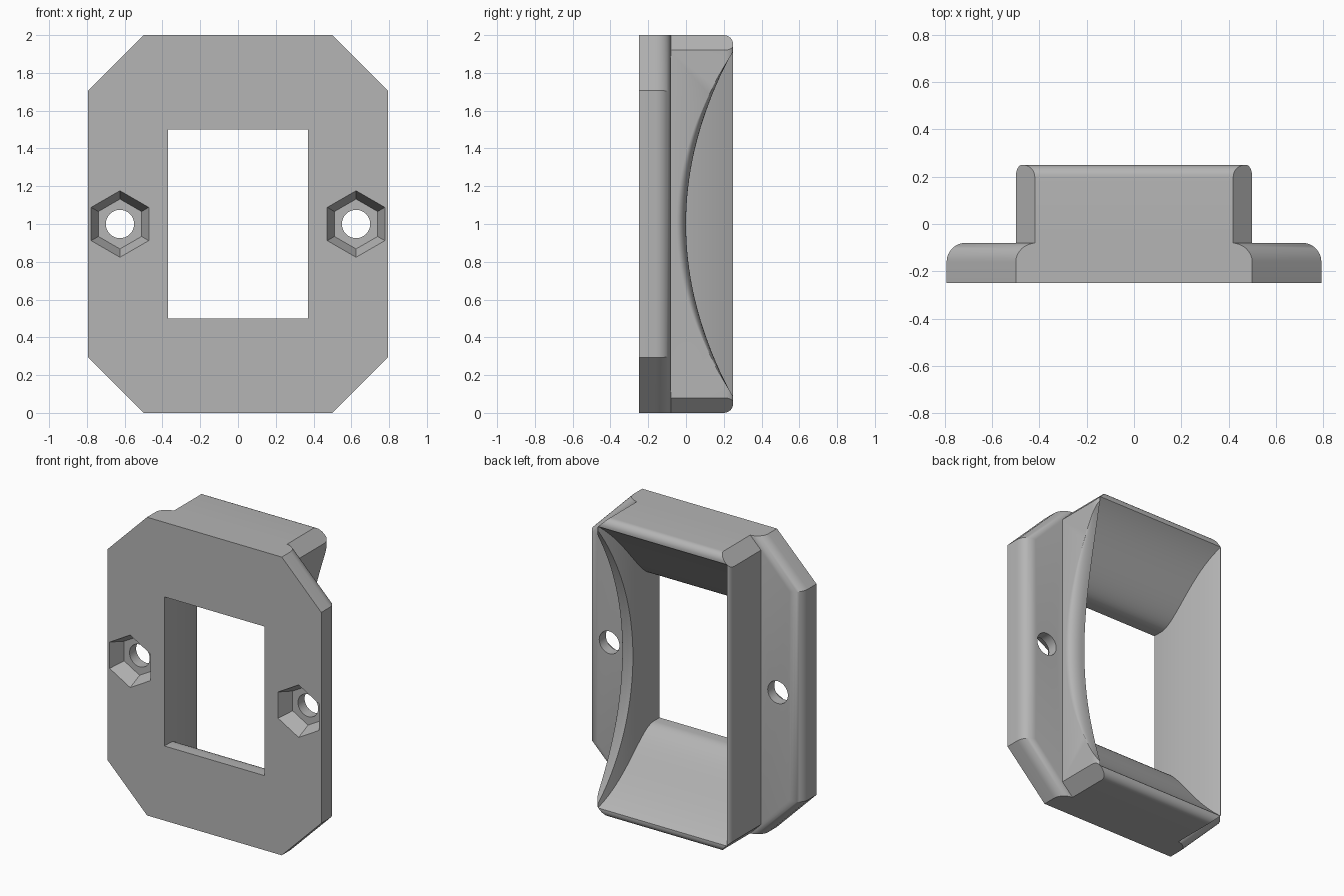
import bpy, bmesh, math
from mathutils import Vector
from mathutils.geometry import interpolate_bezier

cube = bpy.data.objects.get("Cube")
if cube:
    bpy.data.objects.remove(cube, do_unlink=True)

grey = bpy.data.materials.new("plain_grey")
grey.use_nodes = True
colour = (0.46, 0.46, 0.46, 1)
grey.diffuse_color = colour
grey.node_tree.nodes["Principled BSDF"].inputs["Base Color"].default_value = colour


def loft(name, rings):
    """Closed solid skinned through rings of equal point count."""
    bm = bmesh.new()
    loops = [[bm.verts.new(p) for p in ring] for ring in rings]
    n = len(loops[0])
    for a, b in zip(loops, loops[1:]):
        for i in range(n):
            j = (i + 1) % n
            bm.faces.new((a[i], a[j], b[j], b[i]))
    bm.faces.new(loops[0])
    bm.faces.new(loops[-1])
    bmesh.ops.recalc_face_normals(bm, faces=bm.faces)
    mesh = bpy.data.meshes.new(name)
    bm.to_mesh(mesh)
    bm.free()
    mesh.materials.append(grey)
    obj = bpy.data.objects.new(name, mesh)
    bpy.context.collection.objects.link(obj)
    return obj


def octagon(y, w, h, k):
    """Octagon in the xz plane; corners are cut by the line x + z = k."""
    q = [(w, k - w), (k - h, h)]
    pts = q + [(-x, z) for x, z in reversed(q)]
    pts += [(-x, -z) for x, z in q] + [(x, -z) for x, z in reversed(q)]
    return [(x, y, z + 1) for x, z in pts]


def polygon(cx, y, r, n):
    return [(cx + r * math.sin(math.tau * i / n), y, 1 + r * math.cos(math.tau * i / n))
            for i in range(n)]


def combine(target, other, operation):
    mod = target.modifiers.new(operation, "BOOLEAN")
    mod.operation = operation
    mod.solver = "EXACT"
    mod.object = other
    other.hide_render = True
    bpy.context.view_layer.objects.active = target
    bpy.ops.object.modifier_apply(modifier=mod.name)
    bpy.data.objects.remove(other, do_unlink=True)


quarter = [math.pi / 2 * i / 8 for i in range(9)]

# Flange plate with a rounded back edge on the sides and corners
rings = [octagon(-0.25, 0.793, 1, 1.5)]
for a in quarter:
    d = 0.08 * (1 - math.cos(a))
    rings.append(octagon(-0.16 + 0.08 * math.sin(a), 0.793 - d, 1, 1.5 - 1.1 * d))
frame = loft("mounting_frame", rings)

# Raised collar with chamfered corners and a rounded rim
rings = [octagon(-0.2, 0.5, 1, 1.42)]
for a in quarter:
    c = 1 - math.cos(a)
    rings.append(octagon(0.2 + 0.05 * math.sin(a), 0.5 - 0.025 * c, 1 - 0.05 * c, 1.42))
combine(frame, loft("collar", rings), "UNION")

# Flared opening through the collar
curve = interpolate_bezier(Vector((-0.19, 0.5)), Vector((-0.06, 0.5)),
                           Vector((0.06, 0.8)), Vector((0.27, 0.96)), 20)
rings = []
for y, h in [(-0.3, 0.5)] + [tuple(p) for p in curve]:
    w = 0.37 + 0.1 * (max(y + 0.25, 0) / 0.48) ** 2.2
    rings.append([(sx * w, y, 1 + sz * h)
                  for sx, sz in ((1, 1), (-1, 1), (-1, -1), (1, -1))])
combine(frame, loft("opening_cutter", rings), "DIFFERENCE")

# Curved scoop in the left wall, rounded toward its outside
rings = []
for x, e in [(0.2, 0)] + [(0.42 + 0.08 * math.sin(a), 0.05 * (1 - math.cos(a)))
                          for a in quarter] + [(0.6, 0.05)]:
    ring = []
    for i in range(49):
        z = 1.1 * (i / 24 - 1)
        ring.append((x, -e + (0.23 + e) * (z / 0.88) ** 2, 1 + z))
    rings.append(ring)
combine(frame, loft("scoop_cutter", rings), "DIFFERENCE")

# Tapered hexagonal nut pockets and round screw holes
for side in (-1, 1):
    cx = 0.625 * side
    pocket = loft("pocket_cutter", [polygon(cx, -0.27, 0.185, 6),
                                    polygon(cx, -0.15, 0.132, 6)])
    combine(frame, pocket, "DIFFERENCE")
    hole = loft("hole_cutter", [polygon(cx, -0.3, 0.075, 32), polygon(cx, 0, 0.075, 32)])
    combine(frame, hole, "DIFFERENCE")

bpy.ops.object.select_all(action="DESELECT")
frame.select_set(True)
bpy.context.view_layer.objects.active = frame
bpy.ops.object.shade_smooth_by_angle(angle=math.radians(25))
